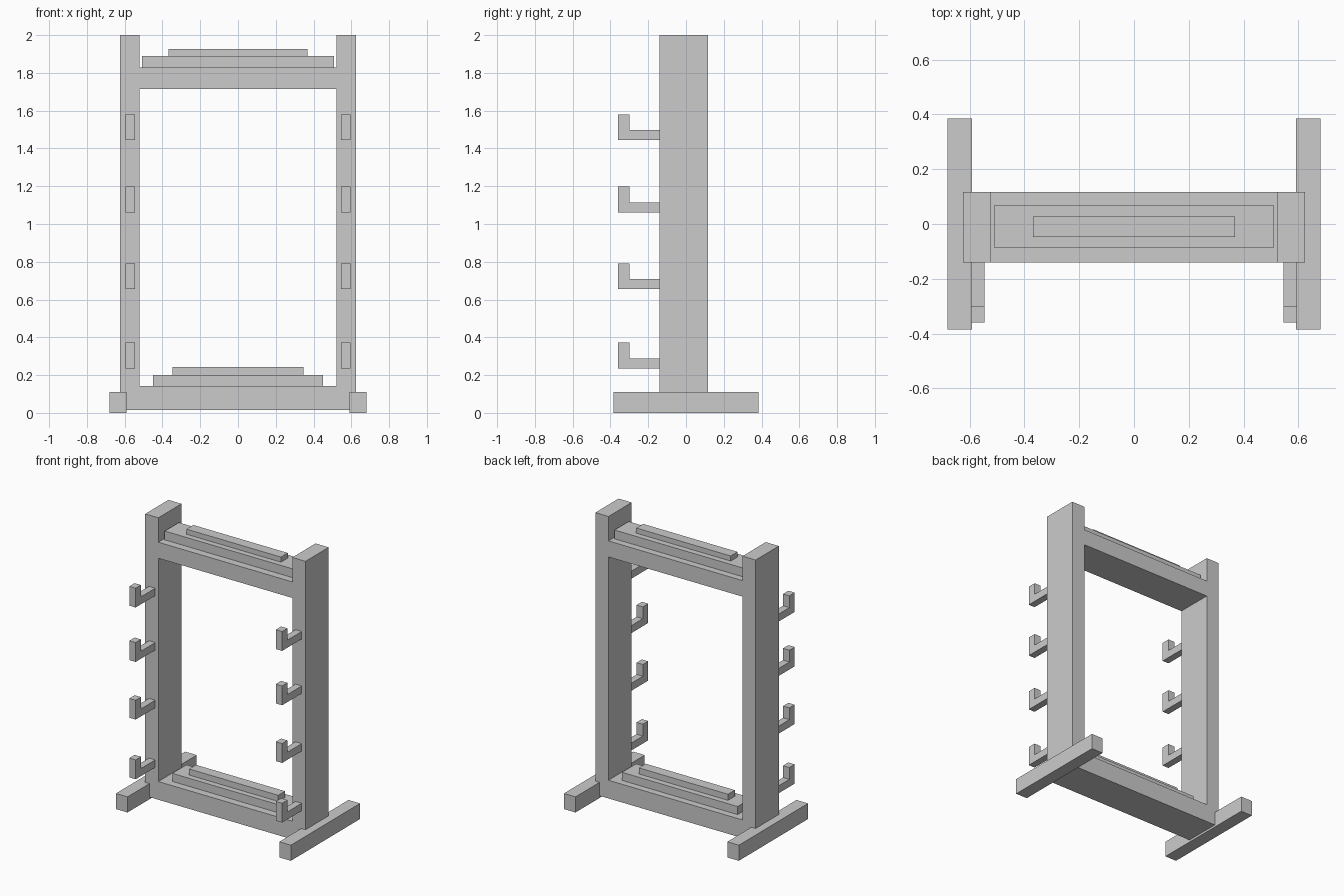
import bpy, bmesh
from mathutils import Vector

if "Cube" in bpy.data.objects:
    bpy.data.objects.remove(bpy.data.objects["Cube"])


def prism(name, profile, direction):
    """Extrude a closed 3D profile along a direction into a solid."""
    me = bpy.data.meshes.new(name)
    bm = bmesh.new()
    face = bm.faces.new([bm.verts.new(p) for p in profile])
    ext = bmesh.ops.extrude_face_region(bm, geom=[face], use_keep_orig=True)
    verts = [g for g in ext["geom"] if isinstance(g, bmesh.types.BMVert)]
    bmesh.ops.translate(bm, verts=verts, vec=Vector(direction))
    bmesh.ops.recalc_face_normals(bm, faces=bm.faces[:])
    bm.to_mesh(me)
    bm.free()
    ob = bpy.data.objects.new(name, me)
    bpy.context.collection.objects.link(ob)
    return ob


def box(name, x0, x1, y0, y1, z0, z1):
    base = [(x0, y0, z0), (x1, y0, z0), (x1, y1, z0), (x0, y1, z0)]
    return prism(name, base, (0, 0, z1 - z0))


def mirror_x(ob):
    ob.modifiers.new("mirror", "MIRROR").use_axis[0] = True
    return ob


# Frame: half of the one-piece front, extruded in depth and mirrored
Y0, Y1 = -0.141, 0.117
IN, OUT = 0.522, 0.624
half = [(0, 0.015), (OUT, 0.015), (OUT, 2.0), (IN, 2.0), (IN, 1.828), (0, 1.828),
        (0, 1.715), (IN, 1.715), (IN, 0.143), (0, 0.143)]
frame = mirror_x(prism("frame", [(x, Y0, z) for x, z in half], (0, Y1 - Y0, 0)))
# open the centre seam so both halves weld cleanly
bm = bmesh.new()
bm.from_mesh(frame.data)
seam = [f for f in bm.faces if all(abs(v.co.x) < 1e-5 for v in f.verts)]
bmesh.ops.delete(bm, geom=seam, context="FACES")
bm.to_mesh(frame.data)
bm.free()

# Feet
mirror_x(box("foot", 0.591, 0.681, -0.385, 0.385, 0, 0.11))

# Stepped plates on the lower and upper beams
for label, z0, z1, z2, wide, narrow in (("lower", 0.143, 0.2, 0.243, 0.45, 0.347),
                                        ("upper", 1.828, 1.89, 1.926, 0.509, 0.368)):
    box(label + "_wide_plate", -wide, wide, -0.088, 0.069, z0, z1)
    box(label + "_narrow_plate", -narrow, narrow, -0.048, 0.028, z1, z2)

# Hooks on the front of the posts
for i, z in enumerate((0.236, 0.656, 1.062, 1.445)):
    outline = [(Y0, 0), (-0.359, 0), (-0.359, 0.136), (-0.3, 0.136), (-0.3, 0.053), (Y0, 0.053)]
    mirror_x(prism(f"hook_{i + 1}", [(0.546, y, z + h) for y, h in outline], (0.049, 0, 0)))
